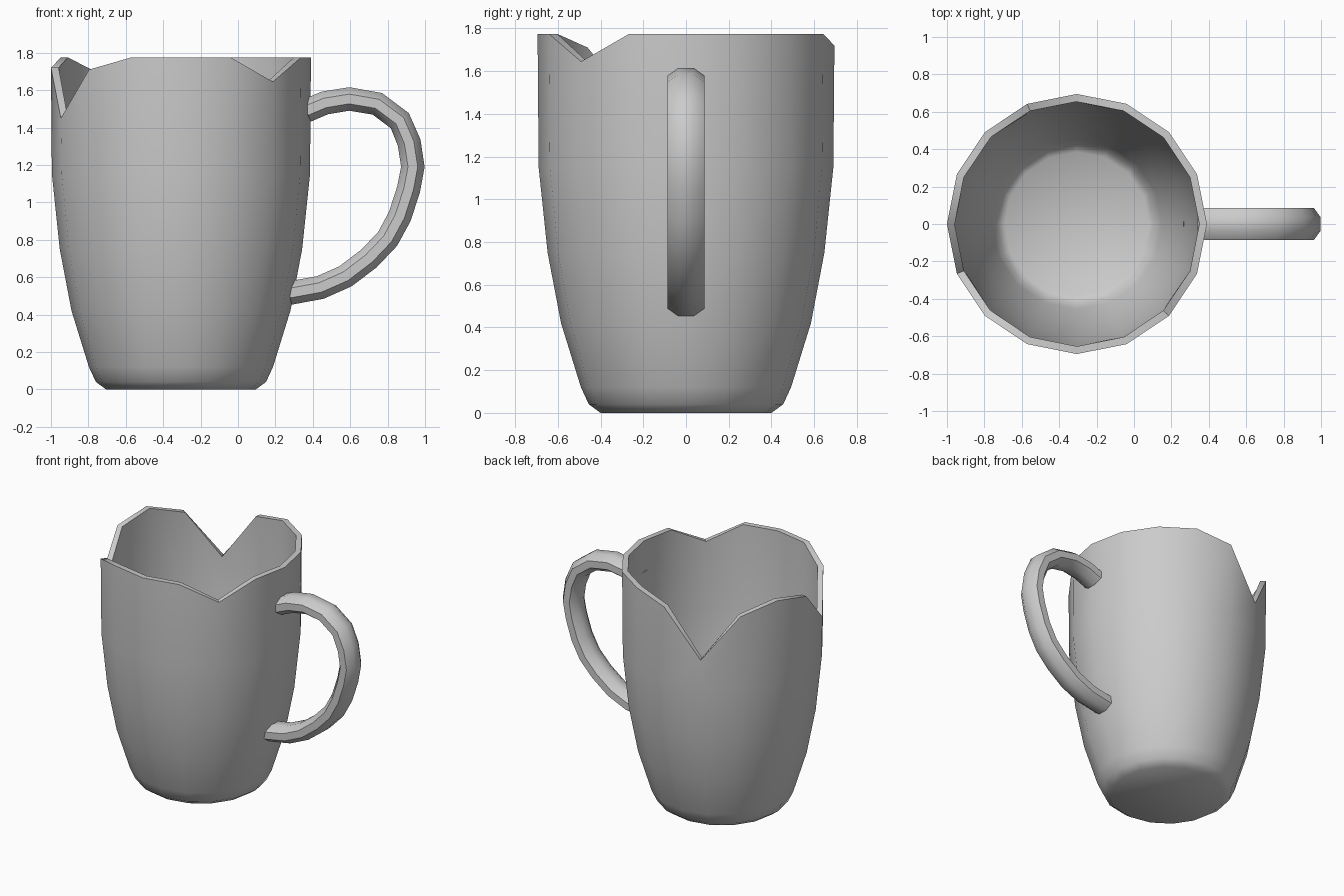
import bpy, bmesh
from math import sin, cos, tau
from mathutils import Vector

if "Cube" in bpy.data.objects:
    bpy.data.objects.remove(bpy.data.objects["Cube"])

CX = -0.305      # axis of the cup
SIDES = 16
TOP = 1.775


def finish(name, bm, angle):
    me = bpy.data.meshes.new(name)
    bm.to_mesh(me)
    bm.free()
    ob = bpy.data.objects.new(name, me)
    bpy.context.collection.objects.link(ob)
    bpy.ops.object.select_all(action='DESELECT')
    ob.select_set(True)
    bpy.context.view_layer.objects.active = ob
    bpy.ops.object.shade_smooth_by_angle(angle=angle)
    return ob


def skin(bm, rings):
    # quads between consecutive closed rings
    for a, b in zip(rings, rings[1:]):
        n = len(a)
        for i in range(n):
            j = (i + 1) % n
            bm.faces.new((a[i], a[j], b[j], b[i]))


# Cup: lathed profile whose rim is chipped at a few vertices
profile = [(0.40, 0), (0.455, 0.04), (0.492, 0.12), (0.585, 0.42),
           (0.648, 0.75), (0.69, 1.15), (0.695, TOP)]
chips = {4: 1.72, 5: 1.37, 6: 1.70, 8: 1.72, 9: 1.45, 10: 1.71, 14: 1.645}
bm = bmesh.new()
rings = []
for r, z in profile:
    ring = []
    for i in range(SIDES):
        a = tau * i / SIDES
        h = chips.get(i, z) if z == TOP else z
        ring.append(bm.verts.new((CX + r * cos(a), r * sin(a), h)))
    rings.append(ring)
skin(bm, rings)
bm.faces.new(list(reversed(rings[0])))
cup = finish("cup", bm, 0.75)
wall = cup.modifiers.new("wall", 'SOLIDIFY')
wall.thickness = 0.04
wall.offset = -1
wall.use_even_offset = True
bpy.ops.object.modifier_apply(modifier="wall")
bpy.ops.object.shade_smooth_by_angle(angle=0.75)

# Handle: oval eight-sided tube swept along a path in the xz plane
path = [(0.365, 1.49), (0.465, 1.532), (0.595, 1.553), (0.745, 1.527),
        (0.865, 1.437), (0.915, 1.32), (0.935, 1.19), (0.912, 1.07),
        (0.865, 0.925), (0.80, 0.805), (0.70, 0.70), (0.575, 0.605),
        (0.44, 0.545), (0.275, 0.515)]
pts = [Vector((x, 0, z)) for x, z in path]
bm = bmesh.new()
rings = []
for k, p in enumerate(pts):
    t = (pts[min(k + 1, len(pts) - 1)] - pts[max(k - 1, 0)]).normalized()
    side = Vector((0, 1, 0))
    out = side.cross(t)
    rings.append([bm.verts.new(p + side * 0.094 * cos(a) + out * 0.068 * sin(a))
                  for a in (tau * (i + 0.5) / 8 for i in range(8))])
skin(bm, rings)
bm.faces.new(list(reversed(rings[0])))
bm.faces.new(rings[-1])
bmesh.ops.recalc_face_normals(bm, faces=bm.faces)
finish("handle", bm, 0.9)
